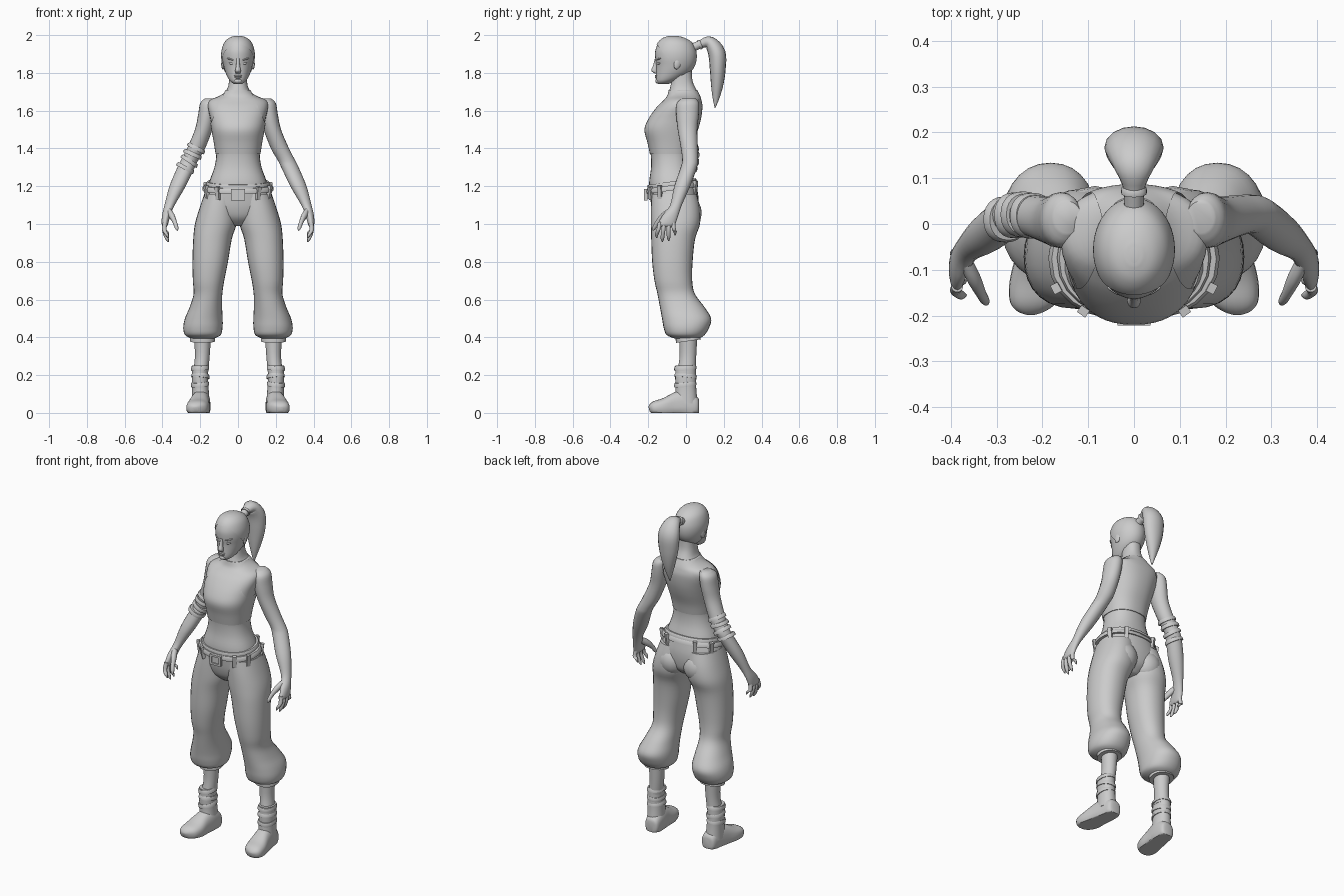
import bpy, bmesh
from math import cos, sin, pi, radians, copysign
from mathutils import Vector, Euler


def spline(rows, steps):
    out = []
    for i in range(len(rows) - 1):
        a, b, c, d = (rows[max(0, min(len(rows) - 1, i + k))] for k in (-1, 0, 1, 2))
        for s in range(steps):
            t = s / steps
            out.append([0.5 * (2 * q + (r - p) * t + (2 * p - 5 * q + 4 * r - w) * t * t
                               + (3 * q - p - 3 * r + w) * t ** 3)
                        for p, q, r, w in zip(a, b, c, d)])
    return out + [list(rows[-1])]


def mirror_x(ob):
    m = ob.modifiers.new("mirror", 'MIRROR')
    m.use_mirror_merge = False


def loft(name, rows, n=24, steps=4, p=2.2, flat=True, mirror=False):
    """Skin oval sections (x, y, z, half width, half depth) along a smooth path."""
    rows = spline(rows, steps) if steps > 1 else rows
    bm, rings = bmesh.new(), []
    for i, (x, y, z, hx, hy) in enumerate(rows):
        t = Vector((0, 0, 1))
        if not flat:
            t = Vector(rows[min(i + 1, len(rows) - 1)][:3]) - Vector(rows[max(i - 1, 0)][:3])
        v = t.cross(Vector((1, 0, 0))).normalized()
        ring = []
        for k in range(n):
            c, s = cos(2 * pi * k / n), sin(2 * pi * k / n)
            co = Vector((x + max(hx, .001) * copysign(abs(c) ** (2 / p), c), y, z))
            co += v * max(hy, .001) * copysign(abs(s) ** (2 / p), s)
            co.z = max(co.z, 0)
            ring.append(bm.verts.new(co))
        rings.append(ring)
    for a, b in zip(rings, rings[1:]):
        for k in range(n):
            bm.faces.new((a[k], a[(k + 1) % n], b[(k + 1) % n], b[k]))
    bm.faces.new(rings[0])
    bm.faces.new(rings[-1])
    bmesh.ops.recalc_face_normals(bm, faces=bm.faces)
    me = bpy.data.meshes.new(name)
    bm.to_mesh(me)
    ob = bpy.data.objects.new(name, me)
    bpy.context.collection.objects.link(ob)
    if mirror:
        mirror_x(ob)
    return ob


def cut(ob, co, no):
    bm = bmesh.new()
    bm.from_mesh(ob.data)
    bmesh.ops.bisect_plane(bm, geom=bm.verts[:] + bm.edges[:] + bm.faces[:],
                           plane_co=co, plane_no=no, clear_outer=True)
    bm.to_mesh(ob.data)


def band(name, loc, hx, hy, h, rot=(0, 0, 0), mirror=False, lip=.008):
    rows = [(0, 0, z * h, hx - d, hy - d) for z, d in
            ((-.5, lip * 2), (-.5, lip * .6), (-.3, 0), (.3, 0), (.5, lip * .6), (.5, lip * 2))]
    ob = loft(name, rows, steps=1)
    mat = Euler([radians(a) for a in rot]).to_matrix()
    for v in ob.data.vertices:
        v.co = mat @ v.co + Vector(loc)
    if mirror:
        mirror_x(ob)


def solid(name, loc, size, rot=(0, 0, 0), mirror=False, box=False):
    bm = bmesh.new()
    if box:
        bmesh.ops.create_cube(bm, size=2)
    else:
        bmesh.ops.create_uvsphere(bm, u_segments=16, v_segments=10, radius=1)
    mat = Euler([radians(a) for a in rot]).to_matrix()
    for v in bm.verts:
        v.co = mat @ (v.co * Vector(size)) + Vector(loc)
    me = bpy.data.meshes.new(name)
    bm.to_mesh(me)
    ob = bpy.data.objects.new(name, me)
    bpy.context.collection.objects.link(ob)
    if mirror:
        mirror_x(ob)


def fb(z, hx, front, back, grow=0):
    return (0, (front + back) / 2, z, hx + grow, (back - front) / 2 + grow)


# Torso and neck
torso = [(1.15, .165, -.19, .05), (1.22, .153, -.195, .045), (1.30, .125, -.185, .025),
         (1.37, .115, -.187, .022), (1.43, .124, -.2, .035), (1.50, .137, -.216, .06),
         (1.56, .147, -.193, .076), (1.62, .16, -.15, .083), (1.655, .15, -.115, .078),
         (1.68, .095, -.095, .07), (1.71, .06, -.087, .055), (1.76, .047, -.077, .034),
         (1.83, .045, -.08, .03)]
loft("torso", [fb(*r) for r in torso], n=32, p=2.3)

# Halter top, trimmed at the arm holes
top = loft("halter_top", [fb(*r, .004) for r in torso[3:11]], n=48, p=2.3)
for s in (-1, 1):
    cut(top, (s * .075, 0, 1.69), (s * .9, 0, .4))

# Head
head = [(1.742, .022, -.148, -.09), (1.755, .04, -.157, -.06), (1.775, .054, -.159, -.02),
        (1.805, .067, -.158, .02), (1.84, .077, -.158, .043), (1.88, .084, -.163, .052),
        (1.92, .082, -.162, .048), (1.96, .068, -.145, .028), (1.985, .043, -.118, -.01),
        (1.996, .012, -.085, -.05)]
loft("head", [fb(*r) for r in head], n=32, p=2)
hair = loft("hair", [fb(*r, .005) for r in head], n=48, p=2)
cut(hair, (0, -.15, 1.945), (0, -.78, -.62))
loft("nose", [(0, -.157, 1.875, .008, .008), (0, -.163, 1.84, .01, .011),
              (0, -.167, 1.812, .015, .017), (0, -.158, 1.798, .012, .008)], n=12)
solid("upper_lip", (0, -.156, 1.785), (.021, .009, .005))
solid("lower_lip", (0, -.155, 1.776), (.018, .009, .006))
solid("chin", (0, -.147, 1.757), (.022, .016, .014))
solid("eye", (.034, -.142, 1.85), (.016, .01, .007), (0, -8, 22), True)
solid("brow", (.036, -.145, 1.872), (.026, .009, .005), (0, -14, 24), True)
solid("ear", (.079, -.045, 1.85), (.009, .019, .032), (-15, 0, 15), True)

# Ponytail with its tie
loft("ponytail", [(0, .04, 1.935, .022, .022), (0, .08, 1.953, .024, .022),
                  (0, .125, 1.96, .045, .034), (0, .163, 1.905, .064, .046),
                  (0, .168, 1.82, .06, .042), (0, .165, 1.74, .042, .033),
                  (0, .159, 1.67, .02, .019), (0, .154, 1.615, .002, .002)],
     n=16, p=2, flat=False)
band("hair_tie", (0, .068, 1.948), .028, .026, .03, (-68, 0, 0))

# Arms and palms
loft("arm", [(.145, .015, 1.665, .03, .035), (.156, .01, 1.64, .044, .058),
             (.165, .008, 1.58, .046, .06), (.182, .008, 1.5, .046, .052),
             (.222, .018, 1.4, .048, .045), (.255, .022, 1.34, .046, .042),
             (.275, .015, 1.3, .046, .043), (.32, -.02, 1.2, .043, .042),
             (.362, -.053, 1.1, .027, .031), (.38, -.083, 1.045, .022, .042),
             (.387, -.102, 1.0, .017, .046), (.386, -.104, .985, .009, .04)],
     n=20, p=2, mirror=True)

# Fingers and thumb
for name, y0, y1, z1 in (("index", -.137, -.155, .925), ("middle", -.114, -.125, .905),
                         ("ring", -.091, -.092, .91), ("little", -.069, -.058, .94)):
    loft(name + "_finger", [(.386, y0, 1.01, .013, .012), (.39, (y0 + y1) / 2, .97, .012, .011),
                            (.378, y1, z1 + .02, .01, .01), (.368, y1, z1, .003, .003)],
         n=10, steps=3, p=2, mirror=True)
loft("thumb", [(.37, -.075, 1.075, .015, .016), (.352, -.115, 1.045, .017, .019),
               (.335, -.15, 1.01, .012, .013), (.325, -.168, .98, .01, .01),
               (.322, -.174, .965, .003, .003)], n=10, steps=3, p=2, flat=False, mirror=True)

# Elbow wraps on one arm only
for x, y, z, a in ((-.226, .018, 1.392, 28), (-.245, .021, 1.36, 24),
                   (-.263, .019, 1.325, 34), (-.284, .01, 1.288, 28)):
    band("elbow_wrap", (x, y, z), .051, .05, .042, (0, a, 0))

# Trousers
loft("trouser_hips", [(0, -.07, 1.2, .163, .127), (0, -.062, 1.14, .182, .128),
                      (0, -.058, 1.08, .185, .122), (0, -.055, 1.03, .13, .105),
                      (0, -.055, .99, .05, .06)], n=32)
loft("trouser_leg", [(.09, -.063, 1.16, .088, .12), (.105, -.056, 1.08, .1, .13),
                     (.118, -.056, 1.0, .11, .13), (.135, -.068, .92, .102, .116),
                     (.147, -.072, .8, .094, .107), (.156, -.067, .7, .083, .1),
                     (.159, -.052, .63, .076, .099), (.17, -.02, .56, .086, .118),
                     (.181, .003, .5, .1, .13), (.186, .002, .45, .104, .12),
                     (.186, -.002, .412, .094, .1), (.187, .005, .394, .06, .065)],
     n=28, mirror=True)
solid("buttock", (.085, .005, 1.06), (.085, .078, .09), mirror=True)
band("trouser_cuff", (.188, .013, .38), .067, .066, .075, (8, 0, 0), True)

# Belt, loops and buckle
band("waistband", (0, -.073, 1.205), .168, .132, .04, (8, 0, 0))
band("belt", (0, -.073, 1.178), .187, .138, .055, (8, 0, 0), lip=.012)
for a in (35, 62, 118, 150):
    t = radians(a)
    x, y = .188 * sin(t), -.139 * cos(t)
    solid("belt_loop", (x, -.073 + y, 1.178 + y * .14), (.011, .009, .035), (8, 0, a), True, True)
for sx in (-1, 1):
    solid("buckle_side", (sx * .03, -.213, 1.155), (.006, .009, .03), box=True)
    solid("buckle_bar", (0, -.213, 1.155 + sx * .025), (.035, .009, .006), box=True)
solid("buckle_plate", (0, -.207, 1.155), (.026, .008, .021), box=True)

# Shins, boots and ankle wraps
loft("shin", [(.188, .012, .4, .045, .048), (.189, .01, .3, .039, .044),
              (.197, .003, .22, .04, .048)], p=2, mirror=True)
loft("boot_shaft", [(.201, -.002, .25, .042, .054), (.201, -.002, .18, .043, .055),
                    (.199, 0, .12, .044, .055), (.197, 0, .05, .048, .062)], mirror=True)
loft("foot", [(.19, .07, .035, .02, .03), (.191, .058, .035, .042, .05),
              (.195, 0, .035, .049, .085), (.203, -.06, .03, .053, .078),
              (.211, -.12, .028, .06, .05), (.218, -.165, .025, .054, .038),
              (.224, -.187, .022, .035, .025), (.226, -.196, .02, .012, .012)],
     p=2.5, flat=False, mirror=True)
for z, a, b in ((.228, 5, 5), (.185, -6, -6), (.142, 7, 6)):
    band("ankle_wrap", (.2, -.003, z), .048, .059, .046, (a, b, 0), True)

# Smooth shading
bpy.ops.object.select_all(action='SELECT')
bpy.context.view_layer.objects.active = bpy.data.objects["torso"]
bpy.ops.object.shade_smooth_by_angle(angle=radians(45))
